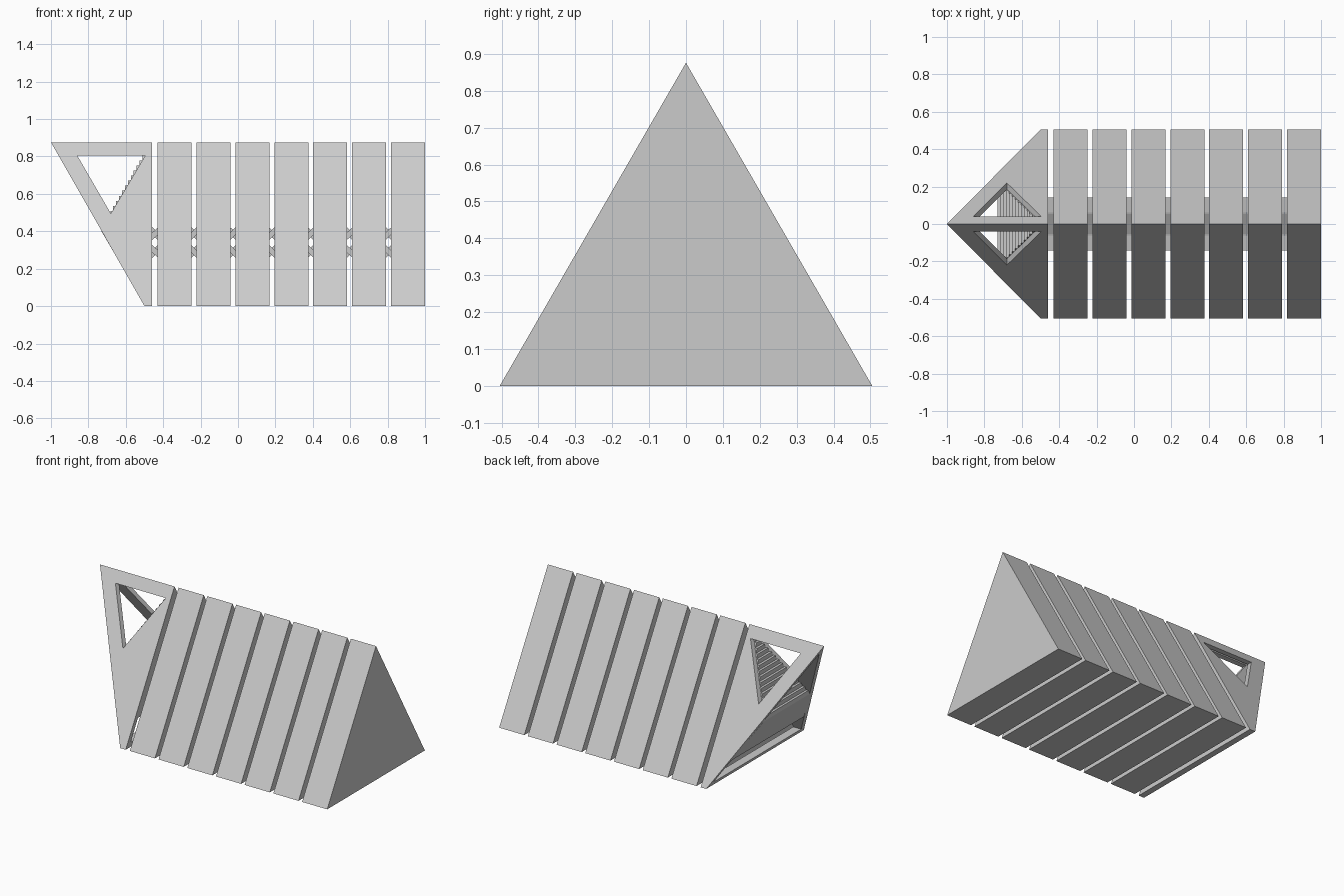
import bpy, bmesh
from mathutils import Vector

if "Cube" in bpy.data.objects:
    bpy.data.objects.remove(bpy.data.objects["Cube"])

HALF, TOP, WALL = 0.505, 0.876, 0.03
BACK = -0.46          # rear plane of the head
PITCH, LENGTH, COUNT = 0.208, 0.182, 7
GAP = PITCH - LENGTH

grey = bpy.data.materials.new("light grey")
grey.use_nodes = True
colour = (0.6, 0.6, 0.6, 1)
grey.diffuse_color = colour
grey.node_tree.nodes["Principled BSDF"].inputs["Base Color"].default_value = colour


def loft(name, ring_a, ring_b):
    """Closed solid between two matching rings of points."""
    bm = bmesh.new()
    a = [bm.verts.new(p) for p in ring_a]
    b = [bm.verts.new(p) for p in ring_b]
    bm.faces.new(a)
    bm.faces.new(b[::-1])
    for i in range(len(a)):
        j = (i + 1) % len(a)
        bm.faces.new((a[j], a[i], b[i], b[j]))
    bmesh.ops.recalc_face_normals(bm, faces=bm.faces)
    mesh = bpy.data.meshes.new(name)
    bm.to_mesh(mesh)
    bm.free()
    obj = bpy.data.objects.new(name, mesh)
    bpy.context.collection.objects.link(obj)
    mesh.materials.append(grey)
    return obj


def triangle(x, inset=0.0):
    """Cross-section of the body, moved inward by the wall thickness."""
    low, high = inset, TOP - 2 * inset
    half = HALF * (high - low) / TOP
    return [Vector((x, -half, low)), Vector((x, half, low)), Vector((x, 0, high))]


def prism(name, x0, x1, inset=0.0):
    return loft(name, triangle(x0, inset), triangle(x1, inset))


def side_profile(name, points, y0, y1):
    """Extrude an (x, z) outline across the body."""
    return loft(name, [(x, y0, z) for x, z in points], [(x, y1, z) for x, z in points])


def boolean(obj, tool, operation):
    mod = obj.modifiers.new(operation.lower(), 'BOOLEAN')
    mod.object, mod.operation, mod.solver = tool, operation, 'EXACT'
    bpy.context.view_layer.objects.active = obj
    bpy.ops.object.modifier_apply(modifier=mod.name)
    bpy.data.objects.remove(tool)


# Head: hollow shell with a slanted open mouth
front = triangle(0)
for p in front:
    p.x = -0.5 - 0.5 * p.z / TOP
head = loft("head_shell", front, triangle(BACK))
boolean(head, prism("cavity_cutter", -1.2, -0.3, WALL), 'DIFFERENCE')

# Eye windows through both sloping walls
window = [(-0.86, 0.806), (-0.495, 0.806), (-0.68, 0.495)]
boolean(head, side_profile("window_cutter", window, -1, 1), 'DIFFERENCE')

# Stepped core inside the head
STEPS = 15
profile = [(BACK, 0.83), (-0.495, 0.83)]
dx, dz = 0.235 / STEPS, 0.405 / STEPS
for i in range(STEPS):
    x, z = -0.495 - i * dx, 0.806 - i * dz
    profile += [(x, z), (x - dx, z)]
profile += [(-0.73, 0.40), (-0.59, 0.16), (BACK, 0.16)]
core = side_profile("head_steps", profile, -1, 1)
boolean(core, prism("core_trim", -1.2, -0.3, WALL - 0.001), 'INTERSECT')

# Body segments and the crossed hinge links that join them
for i in range(COUNT):
    x = 1 - LENGTH - (COUNT - 1 - i) * PITCH
    prism(f"body_segment_{i + 1}", x, x + LENGTH)
    a, b = x - GAP - 0.005, x + 0.005
    for side, mirror in (("upper", 1), ("lower", -1)):
        def slanted(z0, z1):
            mid, thick = 0.34, 0.04
            return [(a, mid + mirror * z0), (b, mid + mirror * z1),
                    (b, mid + mirror * (z1 + thick)), (a, mid + mirror * (z0 + thick))]
        side_profile(f"{side}_tongue_{i + 1}", slanted(0.045, 0.01), -0.055, 0.055)
        for y in (-0.1025, 0.1025):
            hand = "left" if y > 0 else "right"
            side_profile(f"{side}_{hand}_fork_{i + 1}", slanted(0.01, 0.045), y - 0.04, y + 0.04)
